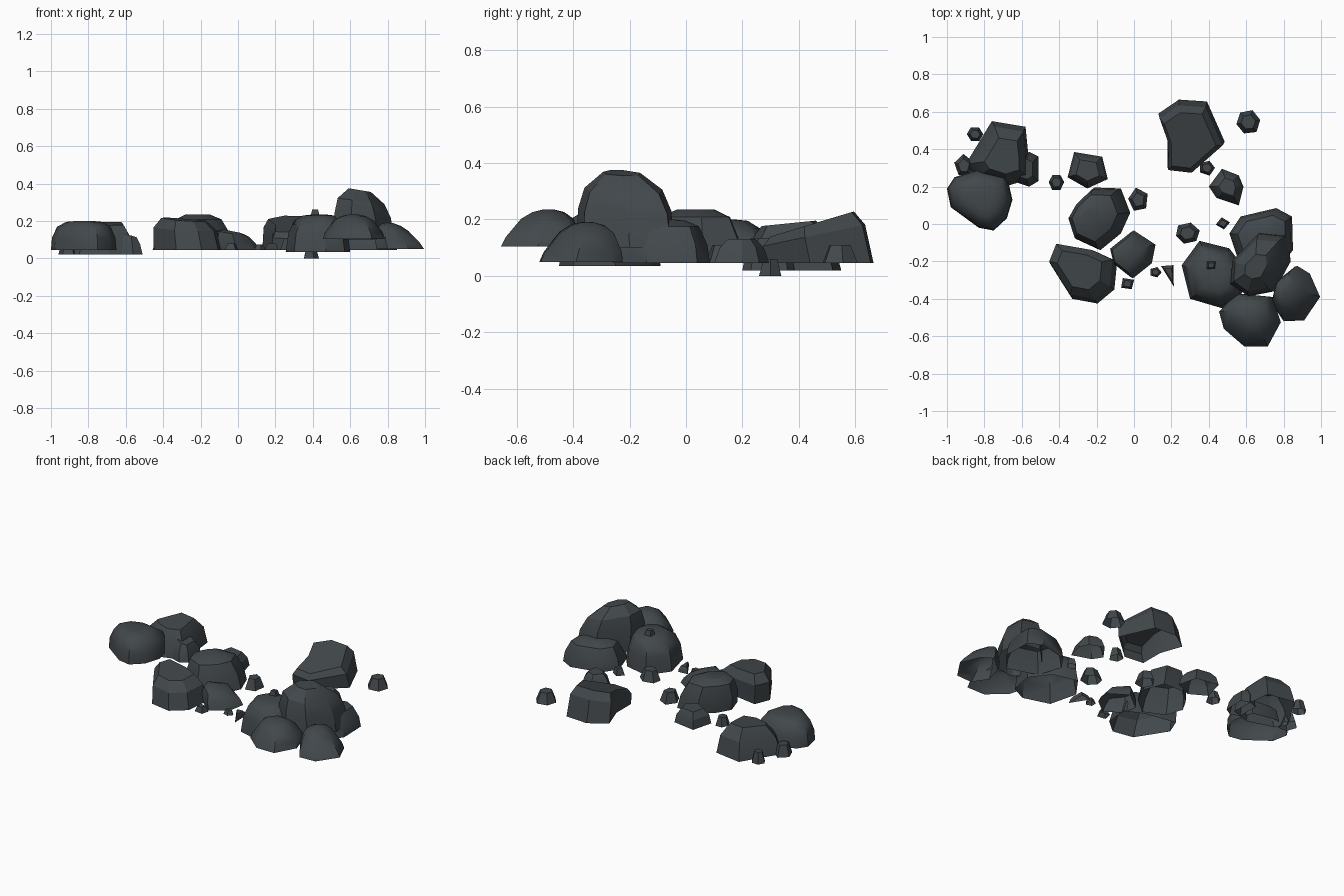
import bpy, bmesh, math, random
random.seed(4)

slate = bpy.data.materials.new("dark_slate")
slate.diffuse_color = (0.054, 0.064, 0.071, 1)

# wall profiles: (scale of outline, fraction of height)
DOME = [(1, 0), (.97, .42), (.82, .8), (.55, .97), (.25, 1)]
LOW_DOME = [(1, 0), (.94, .25), (.65, .75), (.4, .93), (.15, 1)]
CHUNK = [(1, 0), (.88, .6), (.58, 1)]
BOULDER = [(1, 0), (.95, .45), (.75, .86), (.4, 1)]
BLOCK = [(1, 0), (.94, .68), (.66, 1)]
STUB = [(1, 0), (.6, 1)]


def rock(name, outline, z0, z1, profile=CHUNK, shift=(0, 0), tilt=(0, 0), angle=25):
    """Open-bottomed stone: base outline lofted up through shrinking rings."""
    cx = sum(p[0] for p in outline) / len(outline)
    cy = sum(p[1] for p in outline) / len(outline)
    bm = bmesh.new()
    rings = []
    for s, f in profile:
        ring = []
        for x, y in outline:
            px = cx + (x - cx) * s + shift[0] * f
            py = cy + (y - cy) * s + shift[1] * f
            pz = z0 + (z1 - z0) * f + f * (tilt[0] * (px - cx) + tilt[1] * (py - cy))
            ring.append(bm.verts.new((px, py, pz)))
        rings.append(ring)
    n = len(outline)
    for a, b in zip(rings, rings[1:]):
        for i in range(n):
            j = (i + 1) % n
            bm.faces.new((a[i], a[j], b[j], b[i]))
    bm.faces.new(rings[-1])
    bmesh.ops.recalc_face_normals(bm, faces=bm.faces)
    if sum(f.normal.z * f.calc_area() for f in bm.faces) < 0:
        bmesh.ops.reverse_faces(bm, faces=bm.faces)
    me = bpy.data.meshes.new(name)
    bm.to_mesh(me)
    bm.free()
    me.materials.append(slate)
    ob = bpy.data.objects.new(name, me)
    bpy.context.collection.objects.link(ob)
    bpy.ops.object.select_all(action='DESELECT')
    ob.select_set(True)
    bpy.context.view_layer.objects.active = ob
    bpy.ops.object.shade_smooth_by_angle(angle=math.radians(angle))


def pebble(name, x, y, rx, ry, z0, z1, n=5, turn=0):
    pts = []
    for i in range(n):
        a = math.radians(turn) + math.tau * i / n
        r = random.uniform(.95, 1.1)
        pts.append((x + rx * r * math.cos(a), y + ry * r * math.sin(a)))
    rock(name, pts, z0, z1, STUB, angle=15)


# left group
rock("left_front_boulder", [(-1, .19), (-.96, .25), (-.84, .29), (-.68, .26), (-.65, .13),
     (-.68, .03), (-.75, -.035), (-.83, -.02), (-.98, .09)], .045, .2, DOME, angle=40)
rock("left_back_boulder", [(-.9, .32), (-.76, .55), (-.58, .52), (-.565, .37), (-.56, .24),
     (-.69, .2), (-.85, .25)], .02, .185, [(1, 0), (.86, .6), (.55, 1)], (.01, 0), (0, .1))
rock("left_side_stone", [(-.62, .22), (-.56, .2), (-.51, .23), (-.51, .36), (-.56, .385),
     (-.62, .36)], .02, .12, CHUNK, (-.01, 0), (-.3, 0))
pebble("left_pebble_a", -.85, .48, .045, .042, .02, .09, 6)
pebble("left_pebble_b", -.91, .31, .05, .06, .02, .09, 5, 20)

# middle group
rock("middle_boulder", [(-.345, .03), (-.3, .11), (-.21, .195), (-.07, .19), (-.02, .06),
     (-.07, -.05), (-.18, -.14), (-.31, -.08)], .045, .235, BOULDER, (-.03, .0), angle=28)
rock("middle_front_boulder", [(-.45, -.21), (-.41, -.11), (-.21, -.145), (-.09, -.2),
     (-.105, -.35), (-.195, -.425), (-.33, -.4), (-.4, -.29)], .045, .205, BLOCK,
     (-.02, .02), (-.06, .06))
rock("middle_back_stone", [(-.32, .385), (-.17, .36), (-.14, .24), (-.25, .19), (-.355, .25)],
     .045, .135, CHUNK)
rock("middle_right_stone", [(-.12, -.13), (0, -.035), (.115, -.11), (.095, -.21), (-.005, -.29),
     (-.1, -.215)], .045, .14, BOULDER, (-.03, 0), (-.2, 0), angle=35)
pebble("middle_pebble_a", -.415, .225, .042, .045, .045, .1, 6)
pebble("middle_pebble_b", .022, .128, .055, .063, .045, .11, 5, 30)
pebble("middle_pebble_c", .285, -.05, .065, .055, .045, .11, 6, 15)
pebble("middle_pebble_d", .475, .003, .038, .034, .045, .09, 4, 10)
pebble("middle_pebble_e", -.035, -.32, .04, .035, .045, .08, 4, 35)
pebble("middle_pebble_f", .115, -.258, .03, .028, .045, .075, 5)
rock("sliver_stone", [(.145, -.225), (.21, -.22), (.213, -.335)], .045, .08)

# back group
rock("back_boulder", [(.13, .59), (.24, .665), (.39, .655), (.485, .44), (.31, .285),
     (.18, .3), (.18, .45)], .045, .195, [(1, 0), (.95, .7), (.78, 1)], (0, -.03), (0, .3))
rock("back_front_stone", [(.4, .2), (.47, .295), (.56, .26), (.585, .2), (.56, .1), (.44, .14)],
     .045, .13, [(1, 0), (.8, .65), (.5, 1)])
pebble("back_pebble_a", .61, .545, .065, .065, .045, .11, 6, 10)
pebble("back_pebble_b", .39, .3, .045, .042, 0, .06, 5)

# right pile
rock("pile_left_boulder", [(.255, -.22), (.35, -.09), (.51, -.13), (.6, -.25), (.57, -.4),
     (.47, -.45), (.3, -.4)], .035, .235, [(1, 0), (.92, .5), (.75, .84), (.5, .97), (.2, 1)],
     angle=40)
pebble("pile_top_pebble", .413, -.22, .034, .03, .22, .262, 4, 45)
rock("pile_back_boulder", [(.51, -.05), (.57, .04), (.76, .085), (.845, .04), (.85, -.14),
     (.75, -.26), (.56, -.2)], .045, .2, [(1, 0), (.94, .42), (.75, .84), (.45, .97), (.2, 1)],
     angle=40)
rock("pile_top_boulder", [(.525, -.32), (.535, -.19), (.68, -.04), (.82, -.055), (.838, -.2),
     (.75, -.36), (.62, -.385)], .1, .36, [(1, 0), (.96, .5), (.8, .78), (.38, 1)],
     (-.03, -.01), (-.17, 0), angle=28)
rock("pile_right_boulder", [(.74, -.43), (.77, -.31), (.875, -.225), (.94, -.265), (.995, -.39),
     (.91, -.515), (.8, -.52)], .05, .185, LOW_DOME, (-.05, .03), (-.1, 0), angle=40)
rock("pile_front_boulder", [(.455, -.47), (.54, -.37), (.74, -.39), (.785, -.525), (.715, -.655),
     (.59, -.655), (.48, -.56)], .105, .235, LOW_DOME, (0, .03), angle=40)
